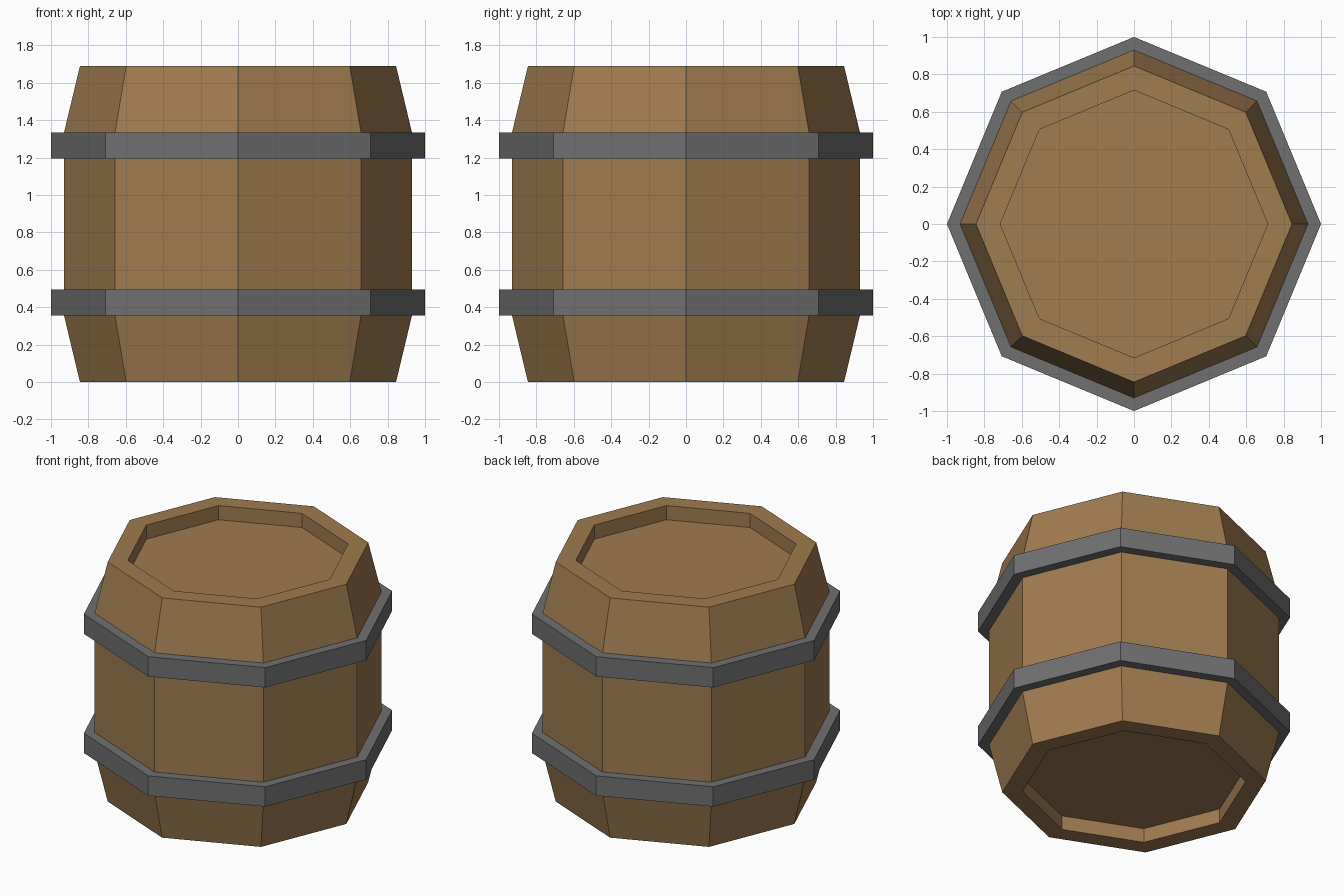
import bpy, bmesh, math

if "Cube" in bpy.data.objects:
    bpy.data.objects.remove(bpy.data.objects["Cube"])

SIDES = 8


def material(name, color):
    m = bpy.data.materials.new(name)
    m.diffuse_color = (*color, 1)
    m.use_nodes = True
    m.node_tree.nodes["Principled BSDF"].inputs["Base Color"].default_value = m.diffuse_color
    return m


def lathe(name, profile, mat, closed=False):
    """Sweep an (r, z) profile round z in flat octagonal facets; cap open ends."""
    bm = bmesh.new()
    rings = []
    for r, z in profile:
        rings.append([bm.verts.new((r * math.cos(2 * math.pi * i / SIDES),
                                    r * math.sin(2 * math.pi * i / SIDES), z))
                      for i in range(SIDES)])
    pairs = list(zip(rings, rings[1:]))
    if closed:
        pairs.append((rings[-1], rings[0]))
    for a, b in pairs:
        for i in range(SIDES):
            j = (i + 1) % SIDES
            bm.faces.new((a[i], a[j], b[j], b[i]))
    if not closed:
        bm.faces.new(rings[0])
        bm.faces.new(rings[-1])
    bmesh.ops.recalc_face_normals(bm, faces=bm.faces)
    mesh = bpy.data.meshes.new(name)
    bm.to_mesh(mesh)
    bm.free()
    mesh.materials.append(mat)
    obj = bpy.data.objects.new(name, mesh)
    bpy.context.collection.objects.link(obj)
    return obj


wood = material("wood", (0.35, 0.2, 0.08))
iron = material("iron", (0.16, 0.16, 0.16))

# Wooden body with a sunken lid and a sunken base
H, DEPTH = 1.69, 0.10
half = [(0.715, DEPTH), (0.715, 0), (0.845, 0), (0.93, 0.355)]
lathe("barrel_body", half + [(r, H - z) for r, z in reversed(half)], wood)

# Two iron hoops, mirrored about mid height
z0, z1 = 0.355, 0.495
for name, lo, hi in (("lower_hoop", z0, z1), ("upper_hoop", H - z1, H - z0)):
    lathe(name, [(0.92, lo), (1.0, lo), (1.0, hi), (0.92, hi)], iron, closed=True)
